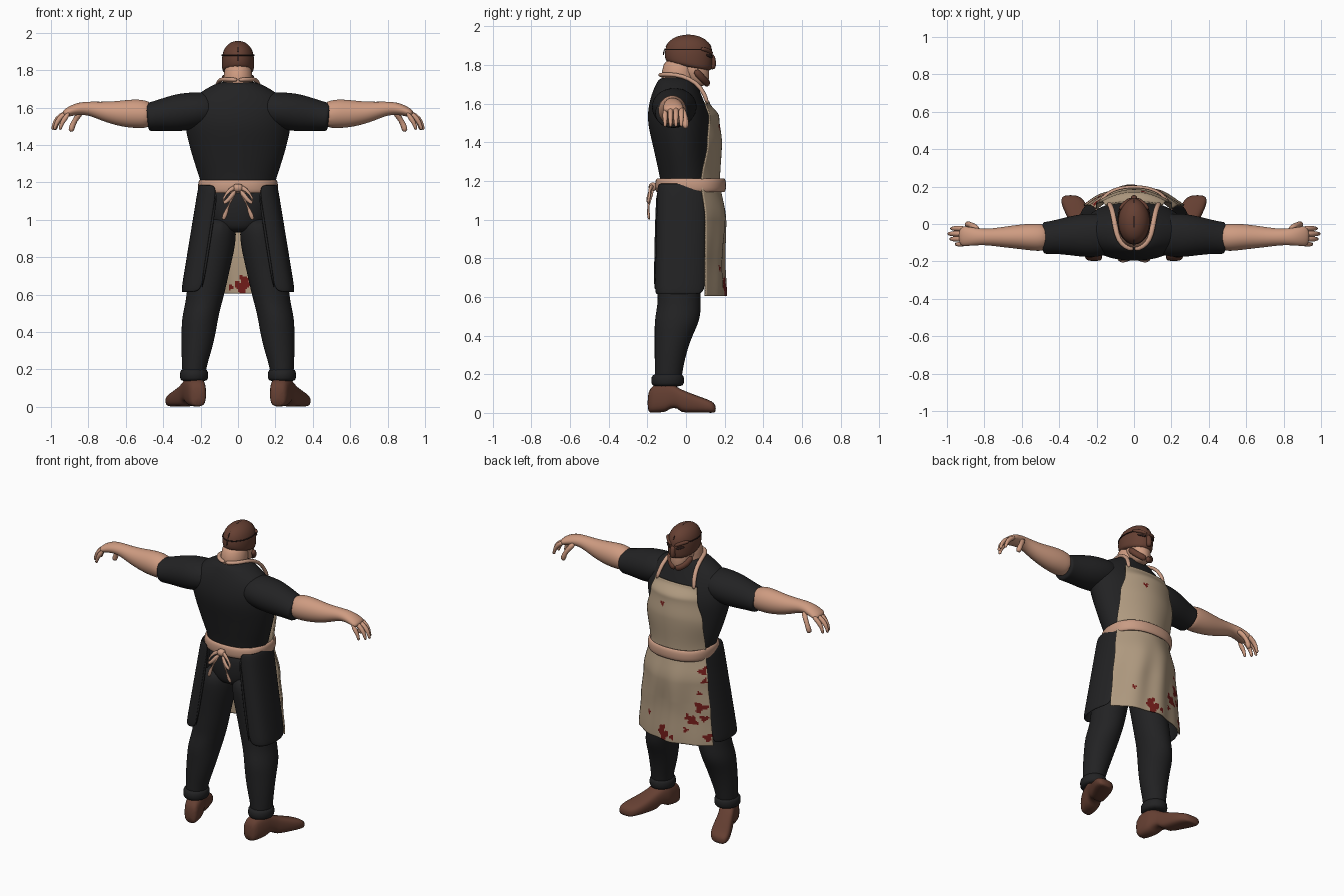
import bpy, bmesh, math
from mathutils import Vector

if "Cube" in bpy.data.objects:
    bpy.data.objects.remove(bpy.data.objects["Cube"])


def material(name, r, g, b):
    m = bpy.data.materials.new(name)
    m.use_nodes = True
    m.diffuse_color = (r, g, b, 1)
    bsdf = m.node_tree.nodes["Principled BSDF"]
    bsdf.inputs["Base Color"].default_value = (r, g, b, 1)
    bsdf.inputs["Roughness"].default_value = 0.8
    return m


SKIN = material("skin", 0.62, 0.33, 0.22)
CLOTH = material("black cloth", 0.016, 0.016, 0.017)
CANVAS = material("apron canvas", 0.44, 0.33, 0.22)
STRAP = material("apron strap", 0.58, 0.33, 0.23)
BROWN = material("brown leather", 0.13, 0.05, 0.032)
DARK = material("dark seams", 0.025, 0.012, 0.01)
BLOOD = material("red stain", 0.17, 0.012, 0.01)


def finish(name, bm, mats, mirror=False, thick=0, sub=0):
    """Turn a bmesh into a smooth object with its modifiers."""
    bmesh.ops.recalc_face_normals(bm, faces=bm.faces)
    me = bpy.data.meshes.new(name)
    bm.to_mesh(me)
    bm.free()
    for p in me.polygons:
        p.use_smooth = True
    for m in mats:
        me.materials.append(m)
    ob = bpy.data.objects.new(name, me)
    bpy.context.collection.objects.link(ob)
    if mirror:
        ob.modifiers.new("mirror", 'MIRROR').use_mirror_merge = False
    if thick:
        s = ob.modifiers.new("thickness", 'SOLIDIFY')
        s.thickness, s.offset = thick, 0
    if sub:
        s = ob.modifiers.new("smooth", 'SUBSURF')
        s.levels = s.render_levels = sub
        s.boundary_smooth = 'PRESERVE_CORNERS'
    return ob


def skin_rings(name, mat, strips, n=14, power=1, caps=True, sub=1, **kw):
    """Bridge rings; every ring is (centre, half axis u, half axis v)."""
    def bend(t):
        return math.copysign(abs(t) ** power, t)
    bm = bmesh.new()
    for rings in strips:
        loops = []
        for c, u, v in rings:
            angles = [math.tau * i / n for i in range(n)]
            loops.append([bm.verts.new(Vector(c) + Vector(u) * bend(math.cos(a))
                          + Vector(v) * bend(math.sin(a))) for a in angles])
        for p, q in zip(loops, loops[1:]):
            for i in range(n):
                j = (i + 1) % n
                bm.faces.new((p[i], p[j], q[j], q[i]))
        if caps:
            bm.faces.new(loops[0])
            bm.faces.new(loops[-1])
    return finish(name, bm, [mat], sub=sub, **kw)


def stack(name, mat, rows, **kw):
    """Loft of level ellipses: rows of x, y, z, half width, half depth."""
    rings = [((x, y, z), (a, 0, 0), (0, b, 0)) for x, y, z, a, b in rows]
    return skin_rings(name, mat, [rings], **kw)


def path(points, r, flat=1.0):
    """Rings square to a path; points may carry their own two radii."""
    rings = []
    for i, p in enumerate(points):
        a, b = points[max(i - 1, 0)], points[min(i + 1, len(points) - 1)]
        t = (Vector(b[:3]) - Vector(a[:3])).normalized()
        ref = Vector((0, 0, 1)) if abs(t.z) < 0.9 else Vector((0, 1, 0))
        side = t.cross(ref).normalized()
        up = side.cross(t)
        ra, rb = p[3:] if len(p) > 3 else (r, r * flat)
        rings.append((p[:3], side * ra, up * rb))
    return rings


def sheet(name, nu, nv, f, mats, rule=None, **kw):
    """Grid over f(u, v) with an optional colour rule on face centres."""
    bm = bmesh.new()
    g = [[bm.verts.new(f(i / nu, j / nv)) for i in range(nu + 1)] for j in range(nv + 1)]
    for j in range(nv):
        for i in range(nu):
            face = bm.faces.new((g[j][i], g[j][i + 1], g[j + 1][i + 1], g[j + 1][i]))
            if rule:
                face.material_index = rule(face.calc_center_median())
    return finish(name, bm, mats, **kw)


# Shirt body, sleeves and trousers
stack("shirt", CLOTH, [
    (0, 0, 1.14, .19, .13), (0, 0, 1.2, .2, .132), (0, -.015, 1.3, .235, .14),
    (0, -.025, 1.4, .265, .152), (0, -.035, 1.5, .288, .167), (0, -.045, 1.58, .29, .153),
    (0, -.05, 1.65, .25, .13), (0, -.05, 1.7, .175, .108), (0, -.045, 1.745, .09, .088)],
    n=20, sub=2)
skin_rings("sleeves", CLOTH, [path([
    (.1, -.06, 1.6, .1, .085), (.22, -.06, 1.585, .125, .102), (.32, -.062, 1.573, .112, .105),
    (.42, -.07, 1.558, .092, .085), (.475, -.075, 1.55, .088, .078),
    (.49, -.075, 1.548, .086, .076)], 0)], mirror=True, sub=2)
stack("trouser_seat", CLOTH, [
    (0, -.03, .93, .1, .09), (0, -.025, .98, .16, .118), (0, -.02, 1.07, .185, .13),
    (0, 0, 1.19, .195, .135)], sub=2)
stack("trouser_legs", CLOTH, [
    (.235, -.095, .14, .062, .07), (.235, -.09, .21, .066, .073), (.222, -.082, .3, .083, .083),
    (.21, -.065, .4, .095, .1), (.203, -.045, .48, .1, .122), (.182, -.035, .56, .1, .115),
    (.172, -.035, .62, .106, .115), (.145, -.035, .76, .11, .115), (.118, -.03, .89, .114, .128),
    (.1, -.03, 1.02, .09, .125)], mirror=True, sub=2)
stack("trouser_cuffs", CLOTH, [
    (.235, -.095, .135, .07, .078), (.235, -.095, .15, .078, .088), (.235, -.095, .19, .078, .088),
    (.235, -.092, .205, .066, .073)], mirror=True)

# Boots, turned outwards, with a raised arch
boot = []
for y, x, a, lo, hi in [(-.2, .212, .038, 0, .1), (-.175, .217, .05, 0, .15),
                        (-.1, .235, .06, 0, .165), (-.085, .24, .058, .025, .16),
                        (-.04, .262, .056, .025, .132), (-.03, .266, .058, 0, .125),
                        (.03, .29, .064, 0, .1), (.09, .315, .07, 0, .078),
                        (.135, .332, .062, 0, .062), (.155, .34, .035, 0, .04)]:
    boot.append(((x, y, (lo + hi) / 2), (a, 0, 0), (0, 0, (hi - lo) / 2)))
skin_rings("boots", BROWN, [boot], power=.65, mirror=True)

# Bare arms and hands
skin_rings("forearms", SKIN, [path([
    (.45, -.074, 1.555, .07, .068), (.52, -.071, 1.568, .077, .081), (.6, -.068, 1.567, .069, .076),
    (.7, -.07, 1.575, .056, .057), (.79, -.07, 1.596, .043, .038), (.85, -.068, 1.595, .048, .035),
    (.9, -.065, 1.58, .055, .027), (.935, -.065, 1.562, .052, .02)], 0)], mirror=True, sub=2)
fingers = []
for k in range(4):
    y, reach = -.108 + .028 * k, (.96, .99, 1, .985)[k]
    fingers.append(path([(.905, y, 1.576), (.95 * reach, y, 1.557), (.982 * reach, y, 1.522),
                         (.992 * reach, y, 1.477)], .0155))
fingers.append(path([(.83, -.035, 1.588), (.86, -.008, 1.55), (.885, 0, 1.51),
                     (.895, -.004, 1.468)], .018))
skin_rings("fingers", SKIN, fingers, n=8, mirror=True)

# Neck, jaw and leather mask
stack("neck", SKIN, [
    (0, -.045, 1.64, .1, .09), (0, -.04, 1.7, .087, .088), (0, -.04, 1.76, .079, .092),
    (0, -.02, 1.85, .074, .09)])
stack("jaw", SKIN, [
    (0, .075, 1.69, .032, .035), (0, .062, 1.715, .055, .058), (0, .04, 1.76, .073, .083),
    (0, .02, 1.84, .078, .105)])
skin_rings("mask", BROWN, [[
    (c, (a, 0, 0), (0, b, tilt)) for c, a, b, tilt in [
        ((0, .015, 1.783), .082, .112, -.028), ((0, .015, 1.81), .087, .124, -.018),
        ((0, .014, 1.86), .089, .128, 0), ((0, .013, 1.905), .081, .118, 0),
        ((0, .012, 1.94), .056, .085, 0), ((0, .012, 1.957), .02, .032, 0)]]], sub=2, n=18)
skin_rings("mask_chin_guard", BROWN, [path([
    (s * .076, .045, 1.775), (s * .066, .08, 1.735), (s * .03, .108, 1.708), (0, .112, 1.703)],
    .017, 1.2) for s in (-1, 1)], n=10)
skin_rings("mask_nose", BROWN, [path([(0, .128, 1.86), (0, .142, 1.815), (0, .135, 1.775)], .018)], n=10)
skin_rings("mask_brows", BROWN, [path([
    (.08, .075, 1.885), (.05, .115, 1.878), (.008, .137, 1.858)], .012)], n=8, mirror=True)
skin_rings("eye_openings", DARK, [path([
    (.064, .104, 1.853), (.042, .125, 1.848), (.02, .137, 1.84)], .006, 1.5)], n=8, mirror=True)
seams = [path([(0, .012 + .129 * math.cos(a), 1.855 + .1 * math.sin(a))
               for a in [math.pi * (.12 + .09 * i) for i in range(11)]], .0045)]
seams.append(path([(.09 * math.sin(a), .014 + .126 * math.cos(a), 1.88)
                   for a in [.7 + .485 * i for i in range(11)]], .004))
skin_rings("mask_seams", DARK, seams, n=6)

# Apron: one curved sheet, stained by a rule
ROWS = [(1.61, .15, .1, .118), (1.53, .168, .12, .168), (1.4, .2, .112, .182),
        (1.2, .2, .08, .172), (1.0, .232, .1, .205), (.8, .252, .1, .195), (.605, .268, .1, .202)]
STAINS = [(.022, .64, .035), (.03, .68, .022), (-.04, .64, .015), (-.16, .76, .026),
          (-.13, .78, .018), (-.2, .85, .03), (-.22, .78, .018), (-.24, .66, .022),
          (-.2, 1.08, .02), (-.215, 1.02, .014), (-.19, .94, .012), (-.12, .7, .015),
          (.14, .75, .012), (.05, 1.48, .013)]


def apron_point(u, v):
    z = ROWS[0][0] + (ROWS[-1][0] - ROWS[0][0]) * v
    for p, q in zip(ROWS, ROWS[1:]):
        if z >= q[0] - 1e-6:
            k = (p[0] - z) / (p[0] - q[0])
            k = k * k * (3 - 2 * k)
            w, edge, front = (p[i] + (q[i] - p[i]) * k for i in (1, 2, 3))
            break
    t = 2 * u - 1
    fold = .007 * math.sin(t * 9 + z * 4) * max(0, min(1, (1.12 - z) * 4)) * (1 - t * t)
    return Vector((w * t, edge + (front - edge) * (1 - t * t) + fold, z))


def stained(c):
    for i, (x, z, r) in enumerate(STAINS):
        d, a = math.hypot(c.x - x, c.z - z), math.atan2(c.z - z, c.x - x)
        if d < r * (1 + .35 * math.sin(3 * a + i)):
            return 1
    return 0


sheet("apron", 64, 120, apron_point, [CANVAS, BLOOD], stained, thick=.008)

# Black side panels of the skirt, open at the back
TOP = [(.18, .1), (.207, .03), (.203, -.08), (.17, -.135), (.11, -.145)]
HEM = [(.262, .1), (.3, .03), (.3, -.09), (.272, -.15), (.195, -.158)]


def panel_point(u, v):
    i = round(u * 4)
    p = Vector(TOP[i]).lerp(Vector(HEM[i]), v)
    return Vector((p.x, p.y, 1.19 - .58 * v))


sheet("skirt_panels", 4, 6, panel_point, [CLOTH], mirror=True, thick=.014, sub=2)
skin_rings("panel_hems", CLOTH, [path([
    (.112, -.148, 1.16), (.15, -.156, .9), (.196, -.161, .615)], .008)], n=6, mirror=True)

# Belt, neck straps and the bow at the back
stack("belt", STRAP, [
    (0, .024, z, .2 + d, .17 + d) for z, d in
    [(1.142, 0), (1.155, .008), (1.18, .009), (1.2, .008), (1.214, 0)]],
    n=28, power=.85, caps=False, thick=.012)
skin_rings("neck_straps", STRAP, [path([
    (.135, .112, 1.595), (.125, .098, 1.65), (.112, .055, 1.71), (.1, -.02, 1.745),
    (.085, -.085, 1.752), (.045, -.125, 1.75), (0, -.136, 1.748)], .015, .8)], n=8, mirror=True)
skin_rings("bow_knot", STRAP, [path([(-.025, -.165, 1.17), (0, -.175, 1.17), (.025, -.165, 1.17)], .024)], n=10)
skin_rings("bow_loops", STRAP, [path([
    (.005, -.17, 1.175), (.045, -.188, 1.165), (.08, -.19, 1.115), (.078, -.195, 1.085),
    (.05, -.198, 1.105), (.01, -.18, 1.16)], .011, 1.3)], n=8, mirror=True)
skin_rings("bow_tails", STRAP, [path([
    (.01, -.172, 1.16), (.04, -.192, 1.1), (.06, -.197, 1.05), (.082, -.19, .995)],
    .014, .6)], n=8, mirror=True)
